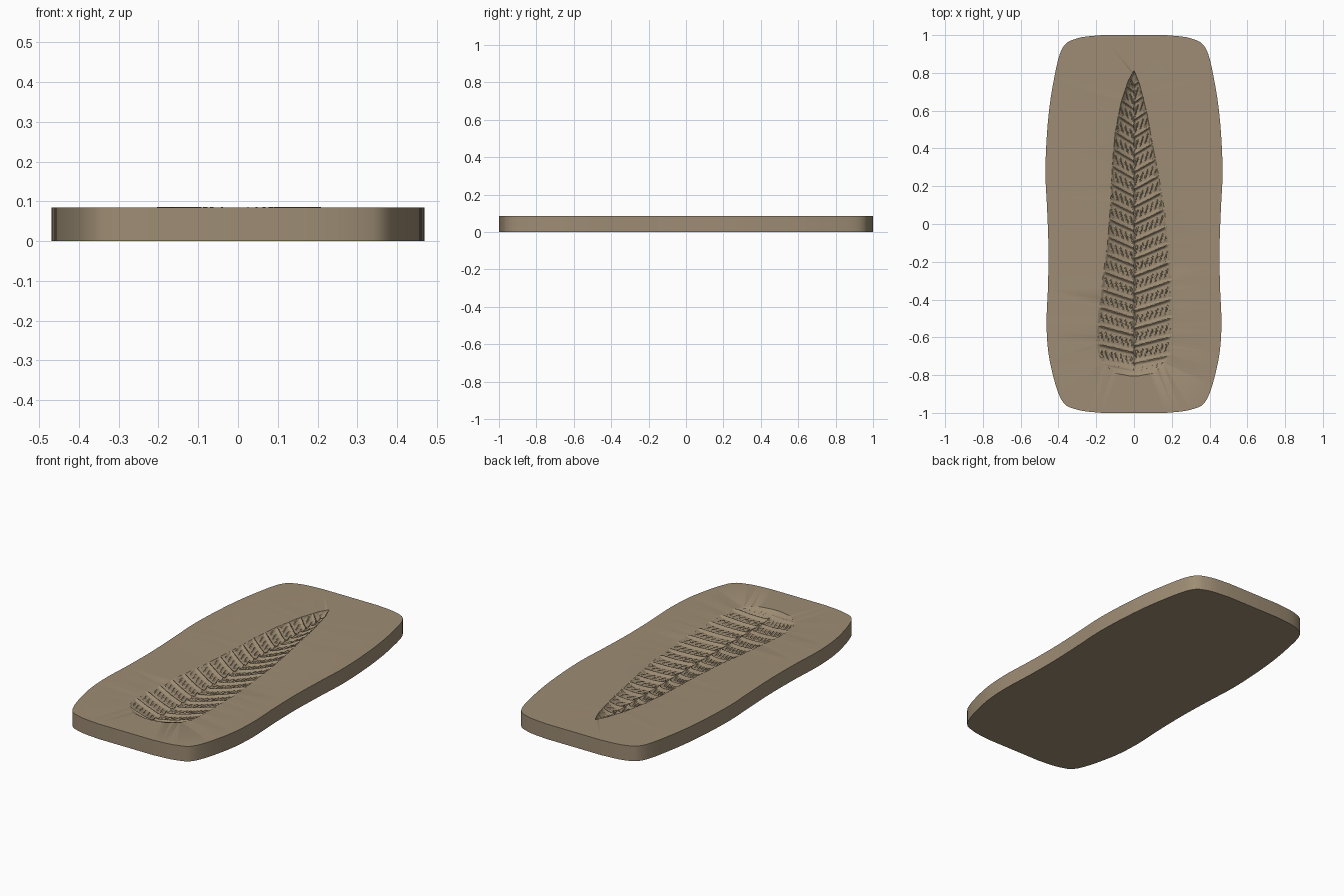
import bpy, bmesh, math

if "Cube" in bpy.data.objects:
    bpy.data.objects.remove(bpy.data.objects["Cube"])

TOP = 0.085


def spline(points, t):
    """Catmull-Rom point at t (0..1) along a short list of points."""
    n = len(points) - 1
    i = min(int(t * n), n - 1)
    f = t * n - i
    p = [points[max(0, min(n, i + k))] for k in (-1, 0, 1, 2)]
    return [0.5 * (2 * b + (c - a) * f + (2 * a - 5 * b + 4 * c - d) * f * f
                   + (3 * b - a - 3 * c + d) * f ** 3) for a, b, c, d in zip(*p)]


def width_at(profile, y):
    """Linear lookup of leaf half width, profile listed bottom to top."""
    for (w0, y0), (w1, y1) in zip(profile, profile[1:]):
        if y <= y1:
            return w0 + (w1 - w0) * max(0, y - y0) / (y1 - y0)
    return profile[-1][0]


# Half outline of the slab, top to bottom
SLAB = [(0.17, 1.0), (0.30, 0.983), (0.38, 0.93), (0.425, 0.76), (0.455, 0.55),
        (0.469, 0.29), (0.46, 0.08), (0.453, -0.12), (0.455, -0.32), (0.463, -0.54),
        (0.445, -0.73), (0.385, -0.93), (0.30, -0.983), (0.17, -1.0)]
# Half widths of the leaf imprint, bottom to top
RIGHT = [(0.02, -0.805), (0.10, -0.79), (0.16, -0.745), (0.192, -0.68), (0.202, -0.55),
         (0.20, -0.3), (0.185, -0.12), (0.16, 0.08), (0.13, 0.26), (0.10, 0.41),
         (0.07, 0.58), (0.03, 0.74), (0.002, 0.81)]
LEFT = [(0.02, -0.805), (0.10, -0.79), (0.165, -0.735), (0.19, -0.68), (0.20, -0.6),
        (0.19, -0.48), (0.165, -0.28), (0.14, -0.1), (0.125, 0.1), (0.115, 0.32),
        (0.10, 0.48), (0.07, 0.64), (0.03, 0.76), (0.002, 0.81)]
PITCH = 0.092


def vein_distance(x, y, shift):
    """Signed distance along y to the nearest slanted side vein, -0.5..0.5 pitch."""
    slant = 0.18 + 0.35 * (y + 0.8)
    p = (y - slant * abs(x) + shift) / PITCH
    return (p - round(p)) * PITCH


def imprint_height(x, s, y, shift):
    a = abs(s)
    ends = min(1, (y + 0.805) / 0.10) * min(1, (0.81 - y) / 0.08)
    ends = max(0, ends)
    edge = min(1, (1 - a) / 0.08)
    # valley sloping down to the middle rib
    z = TOP - 0.034 * (1 - a ** 1.6) * ends ** 0.5
    z -= 0.005 * edge * ends
    # raised side veins and middle rib
    d = vein_distance(x, y, shift)
    z += 0.012 * math.exp(-(d / 0.0075) ** 2) * edge * ends
    z += 0.008 * math.exp(-(x / 0.006) ** 2) * ends
    # short fine streaks in each panel between veins
    panel = max(0, (abs(d) / PITCH - 0.17) / 0.33)
    streak = max(0, math.cos(2 * math.pi * (abs(x) - 0.25 * d) / 0.026)) ** 2
    z += 0.006 * streak * min(1, 2 * panel) * edge * ends
    return min(z, TOP + 0.001)


bm = bmesh.new()

# Slab sides and base
STEPS = 64
half = [spline(SLAB, i / STEPS) for i in range(STEPS + 1)]
outline = half + [(-x, y) for x, y in reversed(half)]
low = [bm.verts.new((x, y, 0)) for x, y in outline]
high = [bm.verts.new((x, y, TOP)) for x, y in outline]
n = len(outline)
for i in range(n):
    j = (i + 1) % n
    bm.faces.new((low[i], low[j], high[j], high[i]))
bm.faces.new(low)

# Sunken leaf surface
ROWS, COLS = 420, 84
grid = []
for r in range(ROWS + 1):
    y = -0.805 + 1.615 * r / ROWS
    row = []
    for c in range(COLS + 1):
        s = -1 + 2 * c / COLS
        profile, shift = (RIGHT, 0.0) if s >= 0 else (LEFT, 0.035)
        w = width_at(profile, y)
        # veins poke slightly past the leaf edge
        d = vein_distance(w, y, shift)
        w += 0.008 * math.exp(-(d / 0.008) ** 2) * min(1, w / 0.1)
        x = s * w
        border = r in (0, ROWS) or c in (0, COLS)
        z = TOP if border else imprint_height(x, s, y, shift)
        row.append(bm.verts.new((x, y, z)))
    grid.append(row)
for r in range(ROWS):
    for c in range(COLS):
        bm.faces.new((grid[r][c], grid[r][c + 1], grid[r + 1][c + 1], grid[r + 1][c]))

# Flat top face around the leaf
rim = (grid[0][:-1] + [row[-1] for row in grid[:-1]]
       + grid[-1][:0:-1] + [row[0] for row in grid[:0:-1]])
edges = [bm.edges.get((loop[i], loop[(i + 1) % len(loop)]))
         for loop in (high, rim) for i in range(len(loop))]
bmesh.ops.triangle_fill(bm, edges=edges, use_beauty=True, use_dissolve=False,
                        normal=(0, 0, 1))
bmesh.ops.recalc_face_normals(bm, faces=bm.faces)

mesh = bpy.data.meshes.new("leaf_fossil_slab")
bm.to_mesh(mesh)
bm.free()
slab = bpy.data.objects.new("leaf_fossil_slab", mesh)
bpy.context.collection.objects.link(slab)

# Sandstone colour
stone = bpy.data.materials.new("sandstone")
stone.diffuse_color = (0.34, 0.265, 0.175, 1)
stone.use_nodes = True
stone.node_tree.nodes["Principled BSDF"].inputs["Base Color"].default_value = stone.diffuse_color
mesh.materials.append(stone)

bpy.context.view_layer.objects.active = slab
slab.select_set(True)
bpy.ops.object.shade_smooth_by_angle(angle=math.radians(30))
